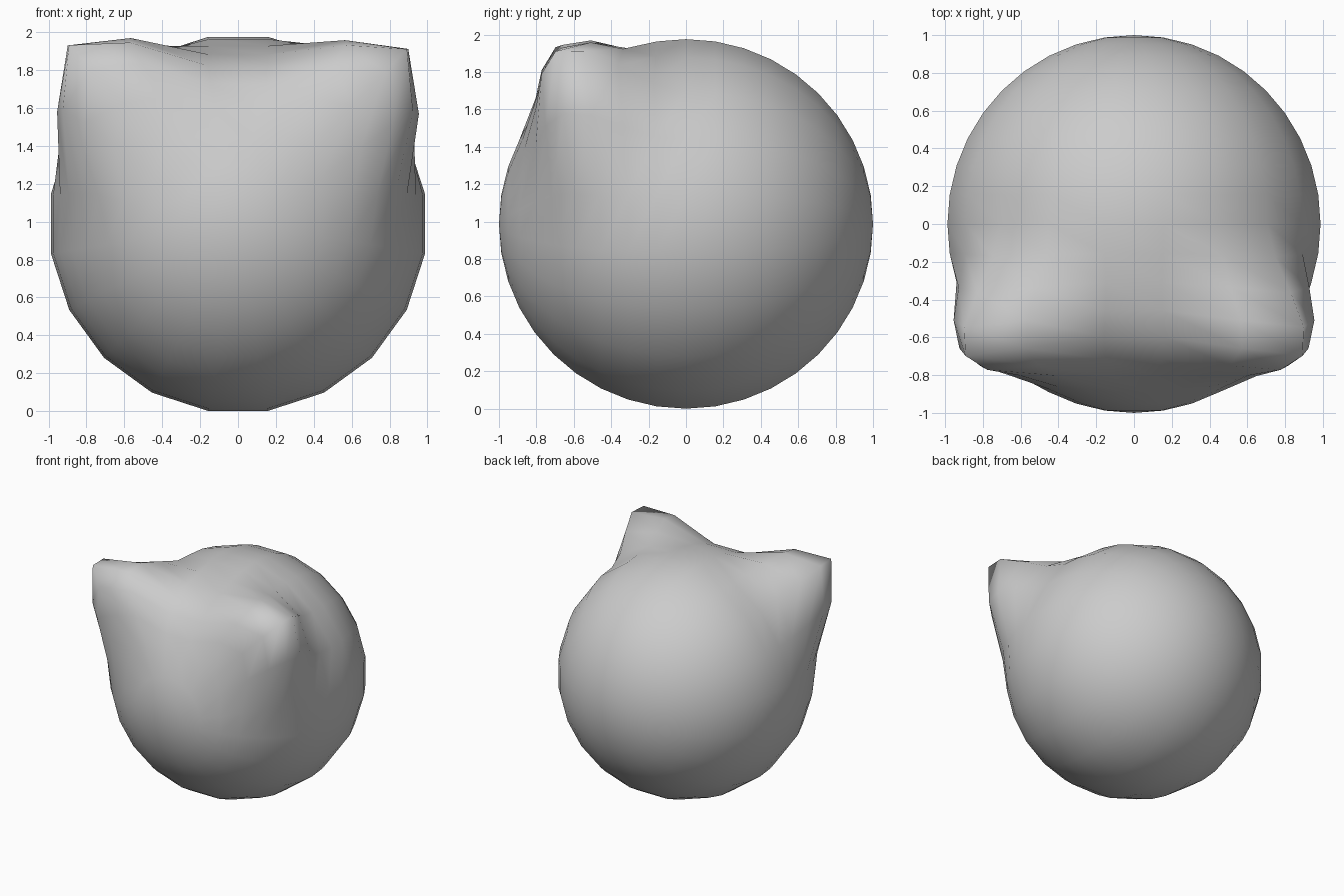
import bpy, bmesh
from math import radians
from mathutils import Matrix, Vector

if "Cube" in bpy.data.objects:
    bpy.data.objects.remove(bpy.data.objects["Cube"])

CZ = 0.988                              # height of the head's centre
PEAK = Vector((0.572, -0.588, 0.572))   # sphere vertex each ear grows from
REACH = 0.62                            # radius of the soft pull


def pull_ear(v, side, lift):
    """Soft pull of the vertices around PEAK, with smooth falloff."""
    p = Vector((v.co.x * side, v.co.y, v.co.z))
    f = 1 - (p - PEAK).length / REACH
    if f <= 0:
        return
    w = f * f * (3 - 2 * f)
    ahead = max(0.0, PEAK.y - p.y)      # front of the ear is pulled flatter
    w *= 1 + 18 * ahead ** 3
    v.co += Vector((0.32 * side, -0.11 + 2.5 * ahead ** 2, lift)) * w


# head: ball with its poles front and back
bm = bmesh.new()
turn = Matrix.Rotation(radians(90), 4, 'X') @ Matrix.Rotation(radians(9), 4, 'Z')
bmesh.ops.create_uvsphere(bm, u_segments=20, v_segments=20, radius=1, matrix=turn)

# ears: pulled out of the ball, one slightly higher than the other
targets = [(v, 1 if v.co.x > 0 else -1) for v in bm.verts]
for v, side in targets:
    pull_ear(v, side, 0.35 if side > 0 else 0.372)

bmesh.ops.translate(bm, verts=bm.verts, vec=(0, 0, CZ))
for face in bm.faces:
    face.smooth = True

mesh = bpy.data.meshes.new("eared_head")
bm.to_mesh(mesh)
bm.free()
head = bpy.data.objects.new("eared_head", mesh)
bpy.context.collection.objects.link(head)
